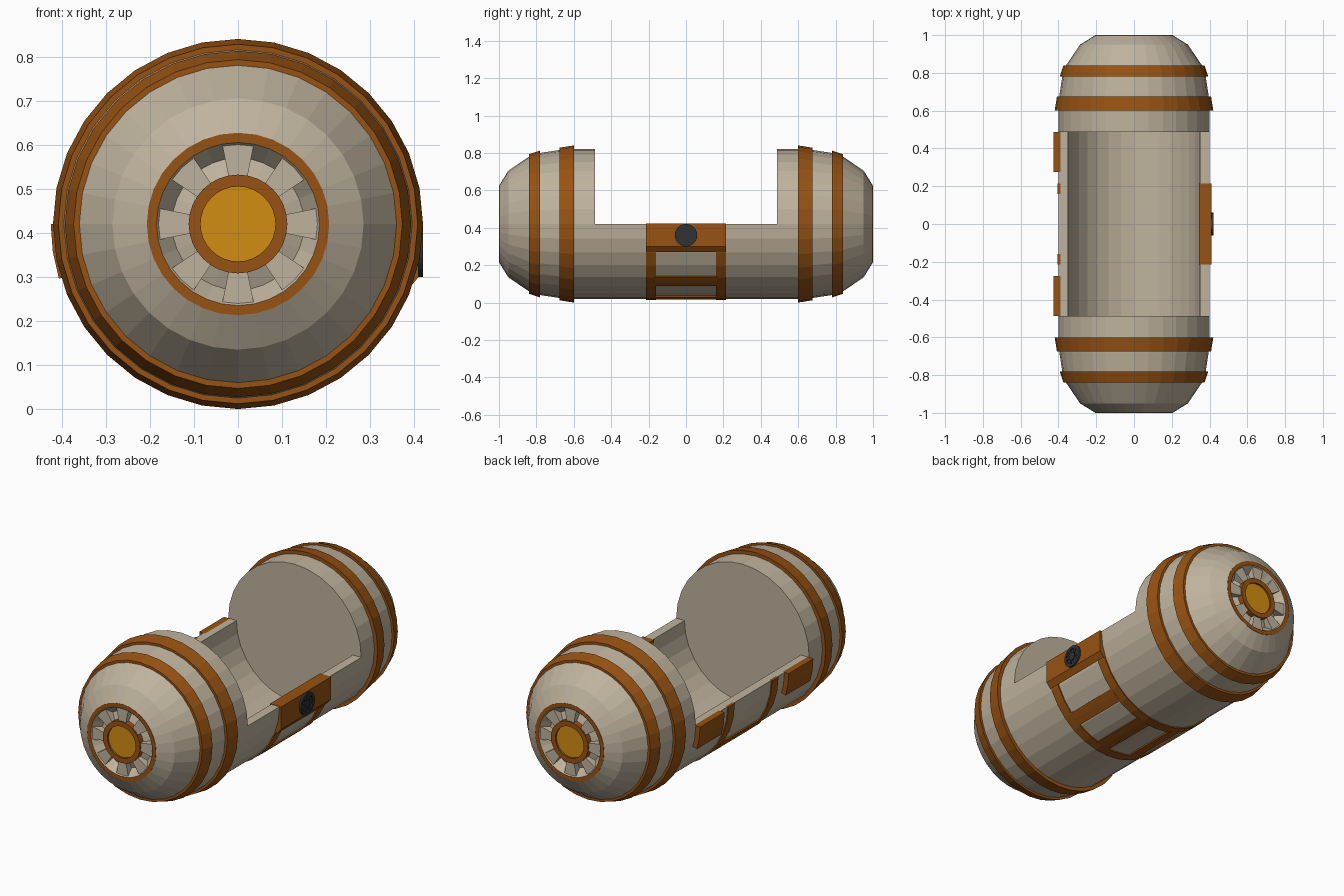
import bpy, bmesh
from math import cos, sin, radians

cube = bpy.data.objects.get("Cube")
if cube:
    bpy.data.objects.remove(cube)

AXIS_Z = 0.42


def material(name, rgb, rough=0.6):
    m = bpy.data.materials.new(name)
    m.use_nodes = True
    m.diffuse_color = (*rgb, 1)
    bsdf = m.node_tree.nodes["Principled BSDF"]
    bsdf.inputs["Base Color"].default_value = (*rgb, 1)
    bsdf.inputs["Roughness"].default_value = rough
    return m


SHELL = material("warm_grey_shell", (0.52, 0.45, 0.34))
TRIM = material("burnt_orange_trim", (0.31, 0.085, 0.006))
AMBER = material("amber_lens", (0.64, 0.27, 0.006))
DARK = material("dark_metal", (0.03, 0.032, 0.036))


def finish(name, bm, mats, loc=(0, 0, AXIS_Z), turn=0):
    bmesh.ops.remove_doubles(bm, verts=bm.verts, dist=1e-5)
    bmesh.ops.recalc_face_normals(bm, faces=bm.faces)
    me = bpy.data.meshes.new(name)
    bm.to_mesh(me)
    bm.free()
    for m in mats:
        me.materials.append(m)
    ob = bpy.data.objects.new(name, me)
    ob.location = loc
    ob.rotation_euler.z = radians(turn)
    bpy.context.collection.objects.link(ob)
    return ob


def lathe(name, profile, mats, start=0, end=360, n=32, slots=(), closed=True, **place):
    """Turn (radius, y) points about the y axis; slots maps profile segments to materials."""
    bm = bmesh.new()
    rings = []
    for i in range(n + 1):
        a = radians(start + (end - start) * i / n)
        rings.append([bm.verts.new((r * cos(a), y, r * sin(a))) for r, y in profile])
    count = len(profile)
    for one, two in zip(rings, rings[1:]):
        for j in range(count if closed else count - 1):
            k = (j + 1) % count
            quad = [one[j], one[k], two[k], two[j]]
            if profile[j][0] == 0:
                quad = [one[j], one[k], two[k]]
            elif profile[k][0] == 0:
                quad = [one[j], one[k], two[j]]
            f = bm.faces.new(quad)
            f.material_index = slots[j] if slots else 0
    if end - start < 360:
        bm.faces.new(rings[0])
        bm.faces.new(rings[-1])
    return finish(name, bm, mats, **place)


def arc_block(name, r0, r1, y0, y1, mat, start=0, end=360, n=32, **place):
    return lathe(name, [(r0, y0), (r1, y0), (r1, y1), (r0, y1)], [mat], start, end, n, **place)


# Domed ends: bulkhead, shell, end ring, groove, hub ring and lens in one profile
DOME = [(0, .487), (.40, .487), (.40, .60), (.395, .68), (.38, .78), (.36, .84),
        (.285, .95), (.207, .998), (.207, 1), (.185, 1), (.15, .955), (.112, .97),
        (.112, 1), (.085, 1), (.085, .99), (0, .99)]
DOME_SLOTS = [0] * 7 + [1, 1, 0, 0, 1, 1, 1, 2]
for end_name, s in (("front", -1), ("back", 1)):
    lathe(end_name + "_dome", [(r, y * s) for r, y in DOME], [SHELL, TRIM, AMBER],
          slots=DOME_SLOTS, closed=False)

    # Tapered bands round each end
    lathe(end_name + "_inner_band",
          [(.385, .60 * s), (.42, .60 * s), (.408, .675 * s), (.385, .675 * s)], [TRIM])
    lathe(end_name + "_outer_band",
          [(.355, .78 * s), (.393, .78 * s), (.373, .84 * s), (.355, .84 * s)], [TRIM])

    # Radial blocks in the end groove
    for k in range(8):
        arc_block(f"{end_name}_groove_block_{k + 1}", .112, .186, .94 * s, .994 * s, SHELL,
                  45 * k - 11.25, 45 * k + 11.25, 2)

    # Raised pads on the right rim
    arc_block(end_name + "_rim_pad", .39, .425, .275 * s, .487 * s, TRIM, 180, 197, 2)

    # Straps under the trough
    arc_block(end_name + "_strap", .39, .406, .16 * s, .215 * s, TRIM, 180, 360, 16)

# Open trough
arc_block("trough", .35, .40, -.487, .487, SHELL, 180, 360, 16)

# Cross bars between the straps
for k in range(4):
    mid = 310.5 - 30 * k
    arc_block(f"cross_bar_{k + 1}", .39, .406, -.165, .165, TRIM, mid - 5.5, mid + 5.5, 2)

# Control panel clipped over the left rim
bm = bmesh.new()
section = [(.343, .422), (.41, .422), (.41, .30), (.385, .27), (.355, .30)]
sides = [[bm.verts.new((x, y, z)) for x, z in section] for y in (-.215, .215)]
for side in sides:
    bm.faces.new(side)
for j in range(len(section)):
    k = (j + 1) % len(section)
    bm.faces.new((sides[0][j], sides[0][k], sides[1][k], sides[1][j]))
finish("control_panel", bm, [TRIM], loc=(0, 0, 0))

# Round dial with hub and spokes, turned to face outwards
dial = dict(loc=(0, 0, .36), turn=-90)
lathe("dial", [(0, .40), (.06, .40), (.06, .42), (.044, .42), (.044, .413),
               (.02, .413), (.02, .42), (0, .42)], [DARK], n=24, closed=False, **dial)
for k in range(6):
    arc_block(f"dial_spoke_{k + 1}", .018, .046, .405, .418, DARK,
              60 * k - 10, 60 * k + 10, 1, **dial)
